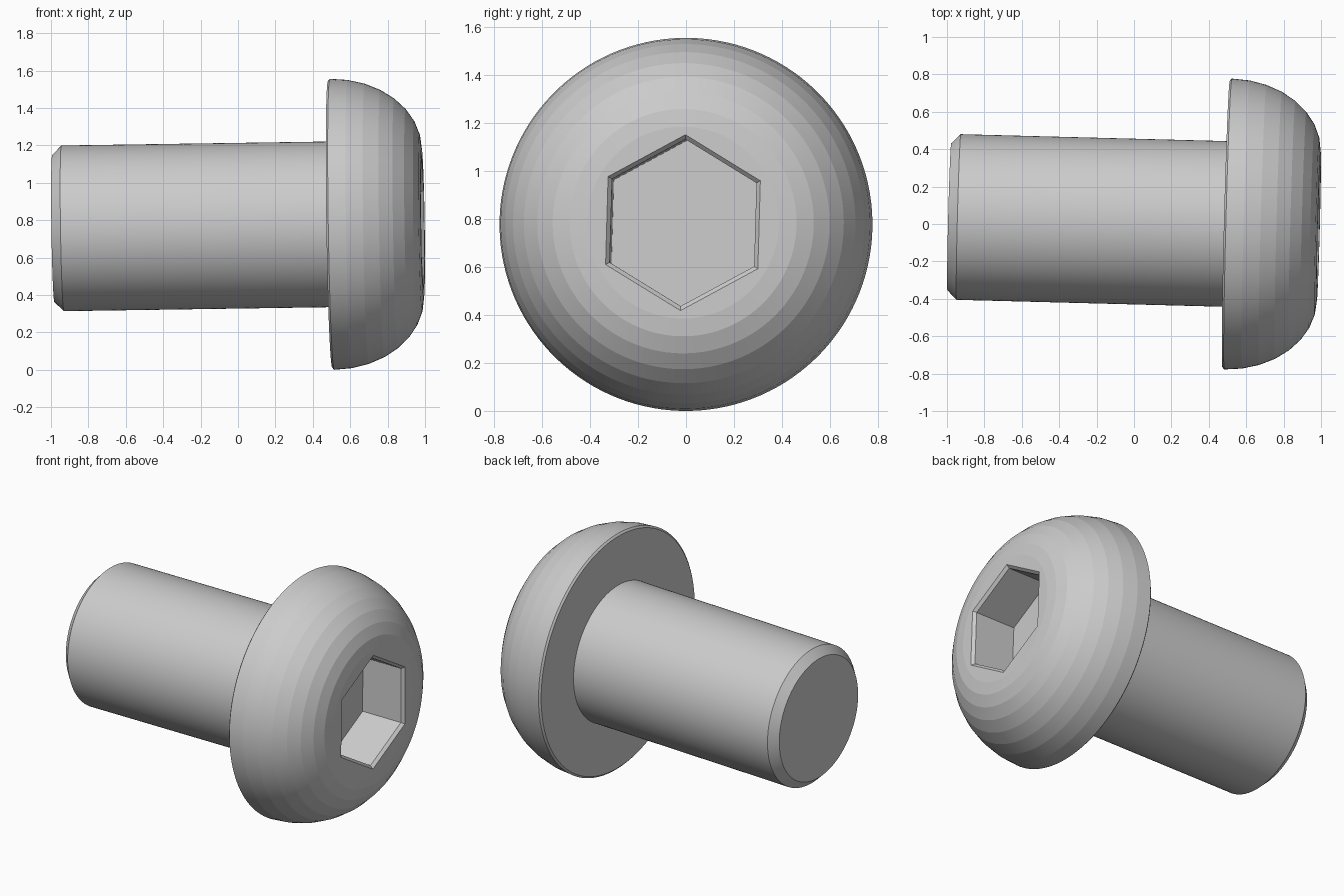
import bpy, bmesh, math

if "Cube" in bpy.data.objects:
    bpy.data.objects.remove(bpy.data.objects["Cube"])


def lathe(name, profile, sides):
    """Closed solid turned around the x axis from (x, radius) points."""
    bm = bmesh.new()
    rings = []
    for x, r in profile:
        rings.append([bm.verts.new((x, r * math.sin(2 * math.pi * i / sides),
                                    r * math.cos(2 * math.pi * i / sides)))
                      for i in range(sides)])
    for a, b in zip(rings, rings[1:]):
        for i in range(sides):
            j = (i + 1) % sides
            bm.faces.new((a[i], a[j], b[j], b[i]))
    bm.faces.new(rings[0])
    bm.faces.new(rings[-1])
    bmesh.ops.recalc_face_normals(bm, faces=bm.faces)
    mesh = bpy.data.meshes.new(name)
    bm.to_mesh(mesh)
    bm.free()
    ob = bpy.data.objects.new(name, mesh)
    bpy.context.collection.objects.link(ob)
    return ob


# Bolt: chamfered shank, flat underside, stepped dome with a flat top
TOP, FLAT_R, HEAD_R, RIM = 0.988, 0.40, 0.778, 0.503
profile = [(-0.988, 0.393), (-0.938, 0.443), (0.4925, 0.443), (0.4925, 0.766)]
for k in range(9):
    t = math.radians(11.25 * k)
    profile.append((RIM + (TOP - RIM) * math.sin(t),
                    FLAT_R + (HEAD_R - FLAT_R) * math.cos(t)))
bolt = lathe("button_head_bolt", profile, 128)

# Hexagonal drive socket with a chamfered mouth
cutter = lathe("socket_cutter", [(TOP - 0.30, 0.348), (TOP - 0.018, 0.348),
                                 (TOP + 0.02, 0.388)], 6)
cutter.hide_render = True
mod = bolt.modifiers.new("socket", 'BOOLEAN')
mod.operation = 'DIFFERENCE'
mod.solver = 'EXACT'
mod.object = cutter
bpy.context.view_layer.objects.active = bolt
bolt.select_set(True)
bpy.ops.object.modifier_apply(modifier=mod.name)
bpy.data.objects.remove(cutter)

# Smooth around the axis, crisp bands on the dome
bpy.ops.object.shade_smooth_by_angle(angle=math.radians(4.5))

# Slight tilt of the whole bolt
bolt.rotation_euler = (-0.028, -0.015, -0.026)
bolt.location = (0, 0.013, 0.7708)
